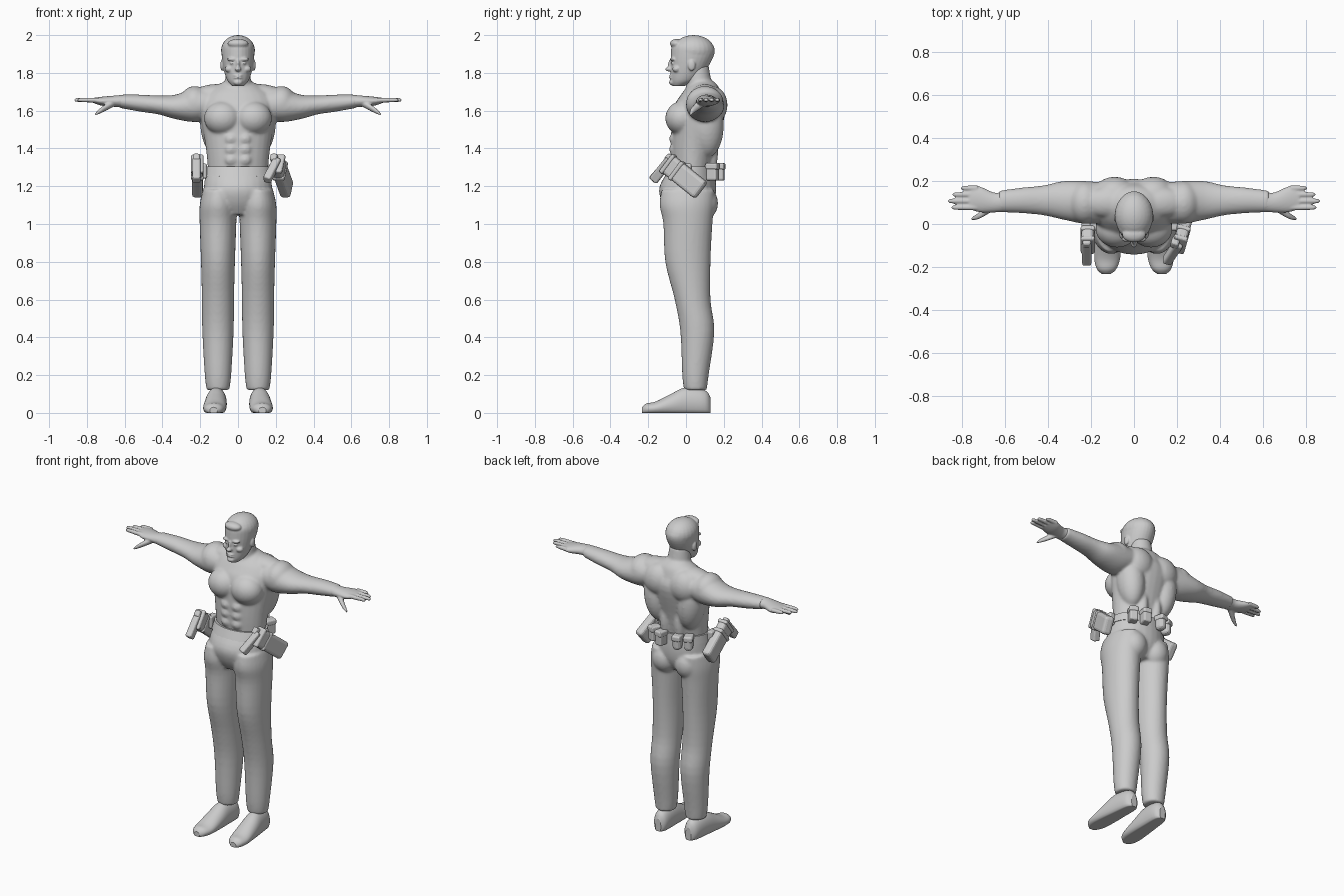
import bpy, bmesh, math
from mathutils import Matrix, Vector, Euler

cube = bpy.data.objects.get("Cube")
if cube:
    bpy.data.objects.remove(cube, do_unlink=True)

COLOUR = (.6, .6, .6, 1)
grey = bpy.data.materials.new("plain grey")
grey.use_nodes = True
grey.diffuse_color = COLOUR
shader = next(node for node in grey.node_tree.nodes if node.type == 'BSDF_PRINCIPLED')
shader.inputs["Base Color"].default_value = COLOUR
SIDES = {"left": 1, "right": -1}


def flow(rings, steps=4):
    """Pass a spline through the rings so that a loft flows between them."""
    points = [Vector(ring) for ring in rings]
    padded = [points[0]] + points + [points[-1]]
    result = []
    for before, start, end, after in zip(padded, padded[1:], padded[2:], padded[3:]):
        leave, arrive = (end - before) / 2, (after - start) / 2
        for k in range(steps):
            u = k / steps
            ease = u * u * (3 - 2 * u)
            result.append(start.lerp(end, ease) + leave * u * (1 - u) ** 2 - arrive * u * u * (1 - u))
    return result + [points[-1]]


def loft(bm, axis, rings, side=1, count=28):
    """Skin ellipses given as place on axis, two centres and two radii."""
    loops = []
    for place, a, b, radius_a, radius_b in flow(rings):
        loop = []
        for i in range(count):
            angle = math.tau * i / count
            u, v = a + radius_a * math.cos(angle), b + radius_b * math.sin(angle)
            x, y, z = {'x': (place, u, v), 'y': (u, place, v), 'z': (u, v, place)}[axis]
            loop.append(bm.verts.new((side * x, y, z)))
        loops.append(loop)
    for low, high in zip(loops, loops[1:]):
        for i in range(count):
            bm.faces.new((low[i - 1], low[i], high[i], high[i - 1]))
    bm.faces.new(loops[0])
    bm.faces.new(loops[-1])


def upright(bm, rows, x=0, side=1):
    """Loft upwards from rows of height, front, back and half width."""
    loft(bm, 'z', [(z, x, (front + back) / 2, half, (back - front) / 2)
                   for z, front, back, half in rows], side)


def blob(bm, place, radii, side=1, lean=0):
    x, y, z = place
    matrix = (Matrix.Translation((side * x, y, z)) @ Matrix.Rotation(side * lean, 4, 'Y')
              @ Matrix.Diagonal((*radii, 1)))
    bmesh.ops.create_uvsphere(bm, u_segments=24, v_segments=16, radius=1, matrix=matrix)


def finish(name, bm, smooth=True):
    bmesh.ops.recalc_face_normals(bm, faces=bm.faces)
    for face in bm.faces:
        face.smooth = smooth and len(face.verts) < 5
    mesh = bpy.data.meshes.new(name)
    bm.to_mesh(mesh)
    bm.free()
    mesh.materials.append(grey)
    part = bpy.data.objects.new(name, mesh)
    bpy.context.collection.objects.link(part)
    return part


def finish_merged(name, bm, voxel, relax):
    """Fuse the overlapping shapes into one soft skin."""
    part = finish(name, bm)
    merge = part.modifiers.new("merge", 'REMESH')
    merge.mode, merge.voxel_size, merge.use_smooth_shade = 'VOXEL', voxel, True
    soften = part.modifiers.new("soften", 'SMOOTH')
    soften.factor, soften.iterations = .5, relax


def box(name, place, size, turn=(0, 0, 0), bevel=.01):
    bm = bmesh.new()
    matrix = (Matrix.Translation(place) @ Euler(turn).to_matrix().to_4x4()
              @ Matrix.Diagonal((*size, 1)))
    bmesh.ops.create_cube(bm, size=1, matrix=matrix)
    rounding = finish(name, bm, smooth=False).modifiers.new("rounding", 'BEVEL')
    rounding.width, rounding.segments = bevel, 3


# Upper body: rib cage, neck, arms and muscles
bm = bmesh.new()
upright(bm, [(1.24, -.07, .13, .155), (1.4, -.08, .16, .17), (1.6, -.07, .21, .2),
             (1.68, -.03, .19, .18), (1.73, .01, .17, .12), (1.76, .04, .14, .06)])
upright(bm, [(1.66, 0, .15, .08), (1.84, 0, .12, .06)])
for side in SIDES.values():
    loft(bm, 'x', [(.12, .1, 1.64, .09, .07), (.22, .1, 1.63, .1, .09), (.33, .11, 1.62, .09, .065),
                   (.42, .11, 1.63, .07, .05), (.52, .11, 1.64, .06, .045),
                   (.63, .105, 1.65, .05, .035)], side)
    blob(bm, (.08, -.02, 1.56), (.1, .09, .09), side)          # chest
    blob(bm, (.12, .11, 1.52), (.08, .09, .17), side, .1)      # side of back
    blob(bm, (.09, .14, 1.63), (.1, .08, .1), side)            # shoulder blade
    blob(bm, (.13, .1, 1.69), (.12, .07, .05), side, .1)       # neck to shoulder
    blob(bm, (.23, .1, 1.64), (.08, .1, .09), side)            # shoulder cap
    blob(bm, (.05, .11, 1.38), (.04, .06, .15), side)          # lower back
    for row in range(3):
        blob(bm, (.036, -.067, 1.34 + row * .055), (.034, .022, .03), side)
finish_merged("upper_body", bm, .008, 8)

# Head with face and short hair
bm = bmesh.new()
upright(bm, [(1.73, -.07, -.01, .03), (1.76, -.08, .06, .057), (1.82, -.08, .11, .076),
             (1.9, -.08, .15, .087), (1.95, -.07, .14, .08), (1.99, -.01, .07, .04)])
blob(bm, (0, .04, 1.92), (.09, .11, .08))                      # hair
blob(bm, (0, -.05, 1.955), (.055, .035, .025))                 # fringe
blob(bm, (0, -.09, 1.82), (.016, .02, .013))                   # nose tip
blob(bm, (0, -.08, 1.84), (.01, .016, .034))                   # nose bridge
blob(bm, (0, -.07, 1.75), (.025, .02, .017))                   # chin
for lip in (1.774, 1.786):
    blob(bm, (0, -.077, lip), (.024, .014, .005))
for side in SIDES.values():
    blob(bm, (.03, -.07, 1.872), (.03, .014, .009), side)      # brow
    blob(bm, (.03, -.067, 1.852), (.014, .014, .007), side)    # eye
    blob(bm, (.045, -.05, 1.82), (.025, .022, .018), side)     # cheek
    blob(bm, (.084, .03, 1.84), (.01, .02, .03), side)         # ear
finish_merged("head", bm, .005, 4)

# Trousers: hips, legs and seat
bm = bmesh.new()
upright(bm, [(1.05, -.09, .11, .1), (1.12, -.13, .15, .18), (1.2, -.14, .16, .18), (1.3, -.08, .15, .168)])
for side in SIDES.values():
    upright(bm, [(.12, -.01, .11, .06), (.2, -.02, .12, .07), (.43, -.03, .15, .083), (.6, -.06, .13, .085),
                 (.8, -.11, .13, .09), (1, -.12, .14, .097), (1.1, -.14, .15, .097), (1.18, -.13, .15, .08)],
            .106, side)
    blob(bm, (.08, .09, 1.11), (.08, .08, .09), side)          # seat
finish_merged("trousers", bm, .009, 5)

# Waistband dipping to a point at the front
bm = bmesh.new()
upright(bm, [(1.255, -.11, .155, .178), (1.305, -.087, .153, .171)])
for vert in bm.verts:
    if vert.co.z < 1.27 and vert.co.y < 0:
        dip = max(0, 1 - abs(vert.co.x) / .1)
        vert.co.z -= .025 * dip
        vert.co.y -= .012 * dip
finish("waistband", bm)

for name, side in SIDES.items():
    # Hand: palm, four fingers and thumb
    bm = bmesh.new()
    loft(bm, 'x', [(.6, .105, 1.65, .048, .035), (.65, .1, 1.65, .046, .03),
                   (.72, .115, 1.65, .06, .024), (.77, .12, 1.655, .05, .012)], side)
    for finger, tip in enumerate((.85, .866, .846, .808)):
        y = .077 + .03 * finger
        loft(bm, 'x', [(.73, y, 1.655, .013, .013), (tip - .02, y, 1.657, .011, .011),
                       (tip, y, 1.655, .004, .004)], side)
    loft(bm, 'x', [(.65, .09, 1.645, .025, .02), (.72, .04, 1.605, .016, .016),
                   (.757, .024, 1.58, .006, .006)], side)
    finish_merged(name + "_hand", bm, .005, 3)

    # Shoe: rows of length, top and half width, flattened to a sole
    bm = bmesh.new()
    rows = [(.13, .08, .02), (.1, .12, .045), (0, .135, .055), (-.08, .1, .06),
            (-.16, .06, .06), (-.21, .05, .045), (-.233, .03, .02)]
    loft(bm, 'y', [(y, .115 - y * .06, top * .4, half, top * .6) for y, top, half in rows], side)
    for vert in bm.verts:
        vert.co.z = max(vert.co.z, 0)
    finish(name + "_shoe", bm)

    # Holster slanting down and back, flared on the left hip only
    flare = .28 if name == "left" else 0
    slant = (-.66, 0, -flare)
    spin = Euler(slant).to_matrix()
    centre = Vector((side * .215 + flare * .07, -.01, 1.25))
    box(name + "_holster", centre, (.058, .24, .11), slant, .018)
    for label, along in (("band", -.05), ("rim", -.11)):
        box(name + "_holster_" + label, centre + spin @ Vector((0, along, 0)), (.066, .025, .118), slant)
    box(name + "_holster_loop", (side * .185, 0, 1.28), (.04, .06, .08))

    # Grip leaning forward out of the holster
    grip = Vector((side * .22 - flare * .14, -.13, 1.285))
    box(name + "_grip", grip, (.042, .05, .15), (-.72, flare, -flare))
    box(name + "_grip_back", grip + Vector((flare * .04, .045, .06)), (.038, .05, .04), slant)

# Pouches along the back of the waistband
for label, x, bevel in (("outer_box", .125, .01), ("inner_box", .055, .01),
                        ("inner_round", -.06, .02), ("outer_round", -.12, .02)):
    place = Vector((x, .18 - 2.5 * x * x, 1.275))
    turn = (0, 0, -3.5 * x)
    box(label + "_pouch", place, (.05, .06, .09), turn, bevel)
    box(label + "_pouch_flap", place + Vector((0, 0, .03)), (.056, .068, .035), turn)
